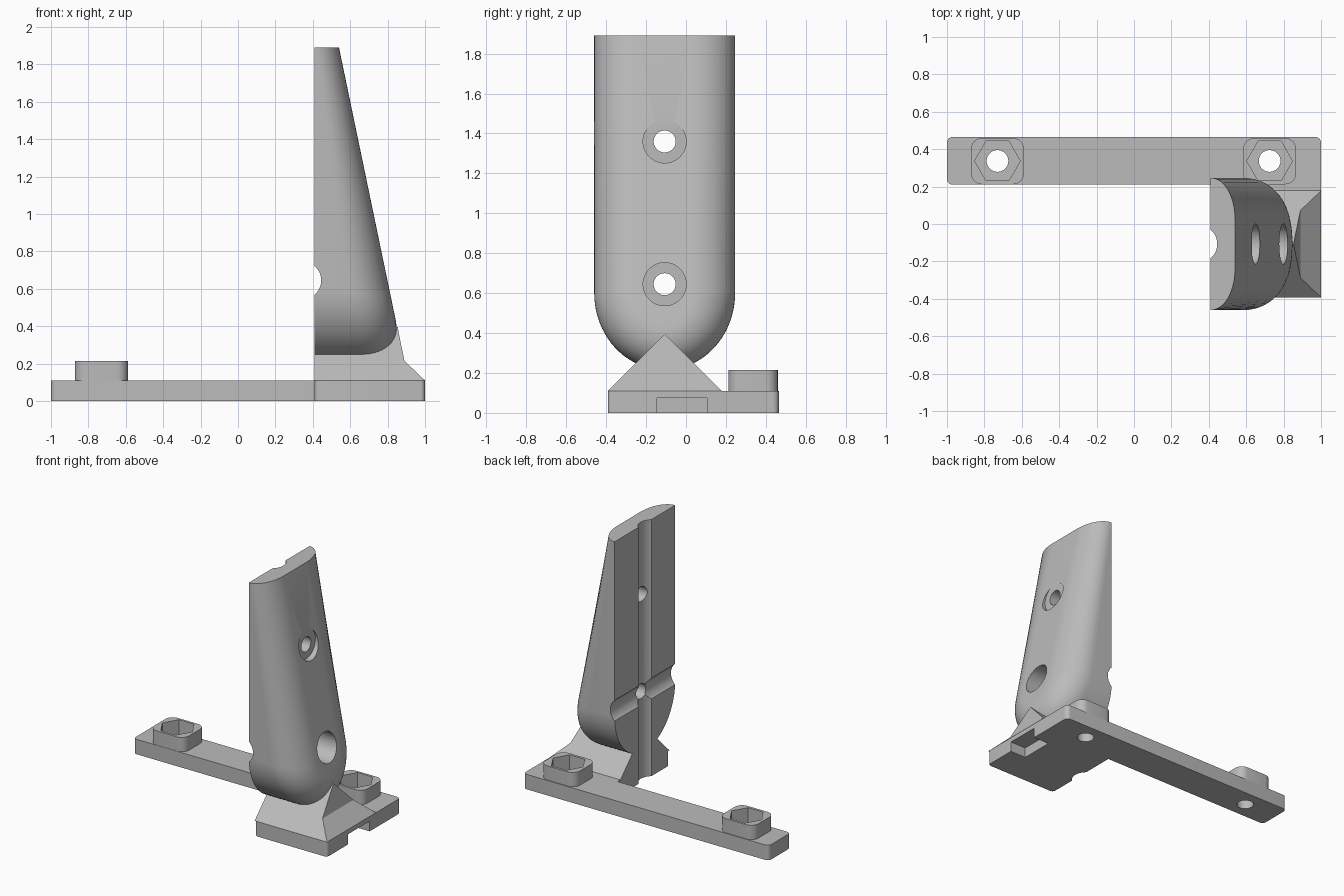
import bpy, bmesh
from math import sin, cos, pi

if "Cube" in bpy.data.objects:
    bpy.data.objects.remove(bpy.data.objects["Cube"], do_unlink=True)

grey = bpy.data.materials.new("light grey plastic")
grey.use_nodes = True
COLOUR = (0.5, 0.5, 0.5, 1)
grey.diffuse_color = COLOUR
grey.node_tree.nodes["Principled BSDF"].inputs["Base Color"].default_value = COLOUR

PLATE, BOSS_TOP, TOP = 0.11, 0.215, 1.89
BACK, MID = 0.41, -0.107          # rear plane and centre line of the post


def finish(name, bm):
    bmesh.ops.recalc_face_normals(bm, faces=bm.faces)
    mesh = bpy.data.meshes.new(name)
    bm.to_mesh(mesh)
    bm.free()
    mesh.materials.append(grey)
    obj = bpy.data.objects.new(name, mesh)
    bpy.context.collection.objects.link(obj)
    return obj


def prism(name, points, axis, low, high):
    """Extrude a 2D outline along an axis; points use the other two axes."""
    bm = bmesh.new()

    def place(a, b, c):
        return {"x": (c, a, b), "y": (a, c, b), "z": (a, b, c)}[axis]
    rings = [[bm.verts.new(place(a, b, c)) for a, b in points] for c in (low, high)]
    bm.faces.new(rings[0])
    bm.faces.new(rings[1])
    n = len(points)
    for i in range(n):
        j = (i + 1) % n
        bm.faces.new((rings[0][i], rings[0][j], rings[1][j], rings[1][i]))
    return finish(name, bm)


def circle(a, b, r, n=48):
    return [(a + r * cos(2 * pi * i / n), b + r * sin(2 * pi * i / n)) for i in range(n)]


def rectangle(a0, a1, b0, b1, r=0.0, steps=6):
    if r == 0:
        return [(a0, b0), (a1, b0), (a1, b1), (a0, b1)]
    corners = [(a1 - r, b1 - r), (a0 + r, b1 - r), (a0 + r, b0 + r), (a1 - r, b0 + r)]
    return [(a + r * cos(pi / 2 * (q + k / steps)), b + r * sin(pi / 2 * (q + k / steps)))
            for q, (a, b) in enumerate(corners) for k in range(steps + 1)]


def combine(target, other, operation="DIFFERENCE"):
    other.hide_render = True
    mod = target.modifiers.new("combine", "BOOLEAN")
    mod.operation, mod.object, mod.solver = operation, other, "EXACT"
    bpy.context.view_layer.objects.active = target
    bpy.ops.object.modifier_apply(modifier=mod.name)
    bpy.data.objects.remove(other, do_unlink=True)


def front_x(z):
    return 0.54 + 0.208 * (TOP - z)


def post_body(radius=0.22, steps=14, arc=40):
    """U-shaped outline, filleted towards a sloping front face."""
    def outline(inset):
        w, h = 0.353 - inset, 0.385 - inset
        pts = [(MID - w, TOP)]
        pts += [(MID - w * cos(pi * k / arc), 0.6 - h * sin(pi * k / arc)) for k in range(arc + 1)]
        return pts + [(MID + w, TOP)]
    bm = bmesh.new()
    rings = [[bm.verts.new((BACK, y, z)) for y, z in outline(0)]]
    for s in range(steps + 1):
        a = pi / 2 * s / steps
        ring = []
        for y, z in outline(radius * (1 - cos(a))):
            depth = min(radius, (front_x(z) - BACK) * 0.98)
            ring.append(bm.verts.new((front_x(z) - depth * (1 - sin(a)), y, z)))
        rings.append(ring)
    for r0, r1 in zip(rings, rings[1:]):
        for i in range(len(r0) - 1):
            bm.faces.new((r0[i], r0[i + 1], r1[i + 1], r1[i]))
    bm.faces.new(rings[0])
    bm.faces.new(rings[-1])
    bm.faces.new([r[0] for r in rings] + [r[-1] for r in reversed(rings)])
    return finish("post", bm)


# Post with its pyramid-shaped neck
post = post_body()
neck = prism("neck", [(BACK, PLATE), (1, PLATE), (0.89, BOSS_TOP), (0.86, 0.36),
                      (0.85, 0.42), (BACK, 0.42)], "y", -0.5, 0.3)
combine(neck, prism("roof", [(-0.392, PLATE - 0.05), (-0.392, PLATE), (MID, 0.395),
                             (0.178, PLATE), (0.178, PLATE - 0.05)], "x", 0.3, 1.1), "INTERSECT")
combine(post, neck, "UNION")

# Screw holes with flat-bottomed counterbores
for z in (0.645, 1.36):
    combine(post, prism("hole", circle(MID, z, 0.055), "x", 0.3, 1.2))
    combine(post, prism("bore", circle(MID, z, 0.108), "x", 0.63, 1.2))

# Crossed round grooves on the rear plane
combine(post, prism("groove", circle(0.345, MID, 0.1), "z", -0.1, 2))
combine(post, prism("groove", circle(0.345, 0.645, 0.1), "y", -0.7, 0.5))

# Bar and square plate
bar = prism("foot_bar", rectangle(-1, 1, 0.21, 0.465, 0.03), "z", 0, PLATE)
combine(bar, prism("plate", rectangle(BACK, 1, -0.392, 0.4, 0.025), "z", 0, PLATE), "UNION")
combine(bar, prism("end", rectangle(0.9, 1, 0.1, 0.42), "z", 0, PLATE), "UNION")
combine(bar, prism("groove", circle(0.345, MID, 0.1), "z", -0.1, 0.2))
combine(bar, prism("slot", rectangle(-0.145, 0.105, -0.1, 0.075), "x", 0.87, 1.1))

# Bosses with hexagonal nut pockets and through holes
parts = [post, bar]
for side, x in (("right", -0.73), ("left", 0.725)):
    boss = prism(side + "_boss", rectangle(x - 0.142, x + 0.142, 0.212, 0.46, 0.06),
                 "z", PLATE - 0.02, BOSS_TOP)
    for part in (boss, bar):
        combine(part, prism("pocket", circle(x, 0.337, 0.122, 6), "z", 0.1, 0.4))
        combine(part, prism("hole", circle(x, 0.337, 0.058), "z", -0.1, 0.4))
    parts.append(boss)

bpy.ops.object.select_all(action="DESELECT")
for part in parts:
    part.select_set(True)
bpy.context.view_layer.objects.active = post
bpy.ops.object.shade_smooth_by_angle(angle=pi / 6)
